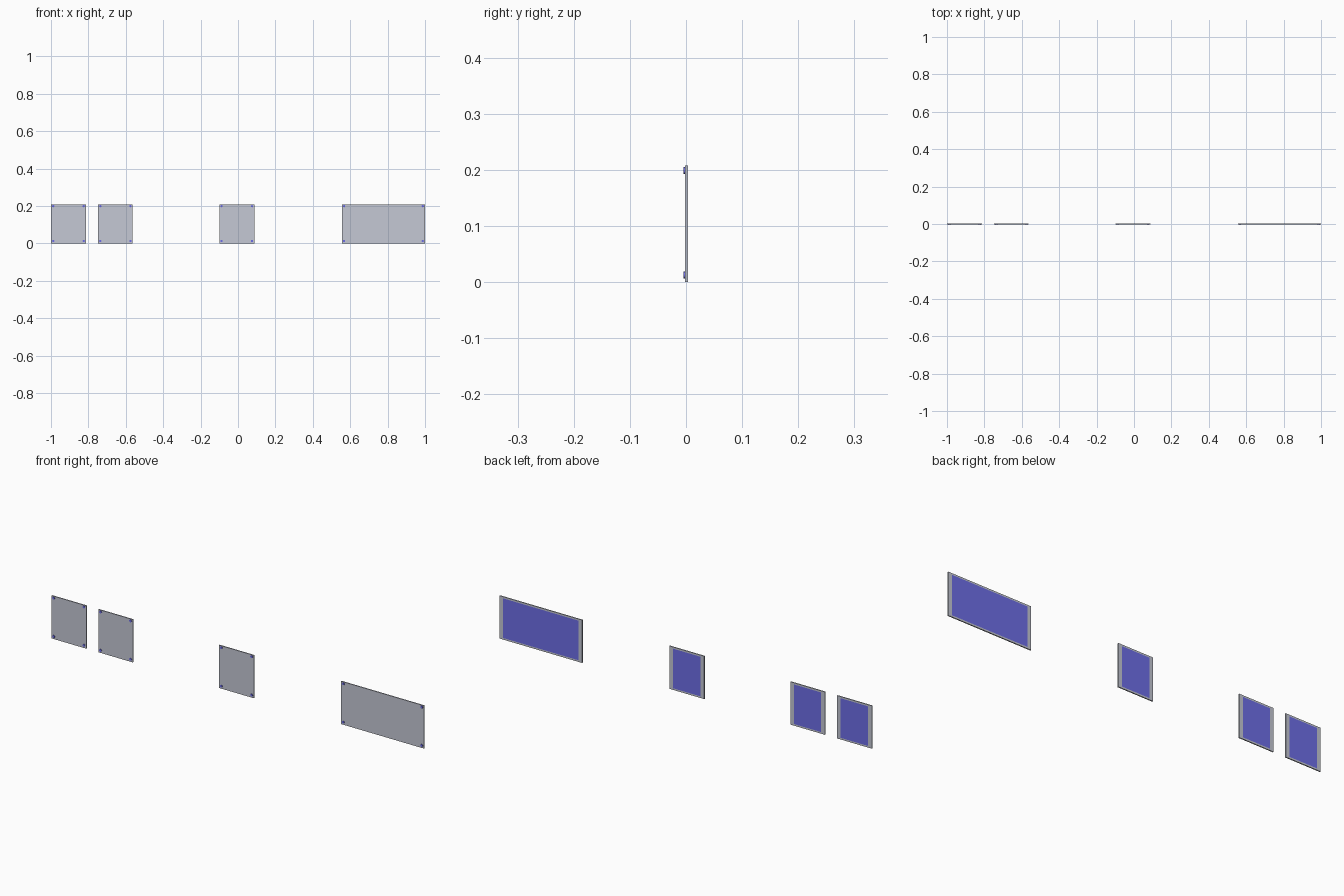
import bpy
import bmesh
import math

if "Cube" in bpy.data.objects:
    bpy.data.objects.remove(bpy.data.objects["Cube"])


def material(name, rgb):
    m = bpy.data.materials.new(name)
    m.diffuse_color = (*rgb, 1)
    m.use_nodes = True
    m.node_tree.nodes["Principled BSDF"].inputs["Base Color"].default_value = m.diffuse_color
    return m


GREY = material("plate grey", (0.56, 0.58, 0.66))
BLUE = material("violet blue", (0.155, 0.155, 0.8))

HEIGHT = 0.208
FRONT, BACK = -0.002, 0.0032      # y of the plate faces
SIDE, EDGE = 0.02, 0.008          # margins around the blue rear area


def plate(name, x0, x1):
    """Thin grey plate whose rear has a flush blue rectangle."""
    bm = bmesh.new()
    bmesh.ops.create_cube(bm, size=1)
    for v in bm.verts:
        v.co.x = x0 if v.co.x < 0 else x1
        v.co.y = FRONT if v.co.y < 0 else BACK
        v.co.z = 0 if v.co.z < 0 else HEIGHT
    cuts = [((x0 + SIDE, 0, 0), (1, 0, 0)), ((x1 - SIDE, 0, 0), (1, 0, 0)),
            ((0, 0, EDGE), (0, 0, 1)), ((0, 0, HEIGHT - EDGE), (0, 0, 1))]
    for co, no in cuts:
        bmesh.ops.bisect_plane(bm, geom=bm.verts[:] + bm.edges[:] + bm.faces[:],
                               plane_co=co, plane_no=no)
    for f in bm.faces:
        c = f.calc_center_median()
        inside = x0 + SIDE < c.x < x1 - SIDE and EDGE < c.z < HEIGHT - EDGE
        f.material_index = int(inside and c.y > BACK - 0.0001)
    me = bpy.data.meshes.new(name)
    bm.to_mesh(me)
    bm.free()
    me.materials.append(GREY)
    me.materials.append(BLUE)
    bpy.context.collection.objects.link(bpy.data.objects.new(name, me))


def stud(name, x, z):
    bpy.ops.mesh.primitive_cylinder_add(
        vertices=16, radius=0.0062, depth=0.0035,
        location=(x, FRONT - 0.001, z), rotation=(math.pi / 2, 0, 0))
    ob = bpy.context.object
    ob.name = name
    ob.data.materials.append(BLUE)
    bpy.ops.object.shade_smooth_by_angle()


# Row of wall plates: three narrow, one wide
for i, (x0, x1) in enumerate([(-1, -0.813), (-0.748, -0.563),
                              (-0.1, 0.087), (0.555, 1)], 1):
    plate(f"plate_{i}", x0, x1)
    # Corner studs on the front
    for x in (x0 + 0.012, x1 - 0.012):
        for z in (0.0125, 0.199):
            stud(f"stud_{i}", x, z)
